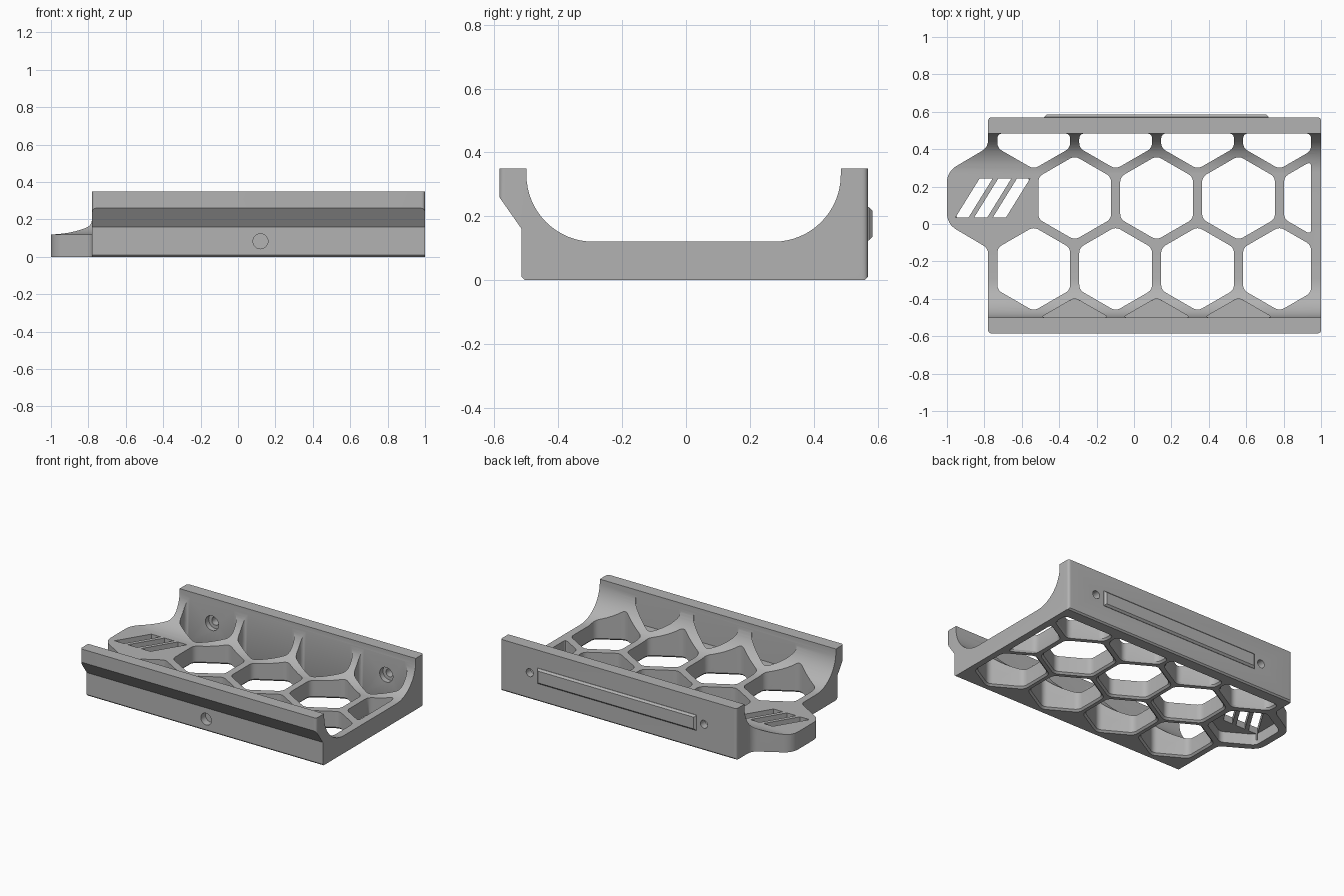
import bpy, bmesh, math
from math import cos, sin, pi
from mathutils import Vector

cube = bpy.data.objects.get("Cube")
if cube:
    bpy.data.objects.remove(cube, do_unlink=True)

grey = bpy.data.materials.new("light_grey_plastic")
grey.use_nodes = True
grey.diffuse_color = (0.45, 0.45, 0.45, 1)
for node in grey.node_tree.nodes:
    if node.type == 'BSDF_PRINCIPLED':
        node.inputs["Base Color"].default_value = grey.diffuse_color


def solid(name, rings):
    """Closed solid skinned through equal-length rings of points."""
    bm = bmesh.new()
    loops = [[bm.verts.new(p) for p in ring] for ring in rings]
    n = len(loops[0])
    for low, high in zip(loops, loops[1:]):
        for i in range(n):
            j = (i + 1) % n
            bm.faces.new((low[i], low[j], high[j], high[i]))
    bm.faces.new(loops[0][::-1])
    bm.faces.new(loops[-1])
    bmesh.ops.recalc_face_normals(bm, faces=bm.faces[:])
    mesh = bpy.data.meshes.new(name)
    bm.to_mesh(mesh)
    bm.free()
    mesh.materials.append(grey)
    obj = bpy.data.objects.new(name, mesh)
    bpy.context.collection.objects.link(obj)
    return obj


def prism(name, outline, z0, z1):
    return solid(name, [[(x, y, z) for x, y in outline] for z in (z0, z1)])


def rounded(points, setbacks, steps=6):
    """Replace each corner with a curve starting `setback` away from it."""
    pts = [Vector(p) for p in points]
    if not isinstance(setbacks, list):
        setbacks = [setbacks] * len(pts)
    out = []
    for i, p in enumerate(pts):
        a, b = pts[i - 1] - p, pts[(i + 1) % len(pts)] - p
        s = min(setbacks[i], 0.45 * a.length, 0.45 * b.length)
        start, end = p + a.normalized() * s, p + b.normalized() * s
        for k in range(steps + 1):
            t = k / steps
            out.append(start * (1 - t) ** 2 + p * 2 * t * (1 - t) + end * t * t)
    return out


def hexagon(cx, cy, r):
    return [(cx + r * cos(pi / 6 + k * pi / 3), cy + r * sin(pi / 6 + k * pi / 3))
            for k in range(6)]


def clip(poly, axis, limit, side):
    """Keep the part of a convex outline where side * coordinate <= side * limit."""
    out = []
    for i, p in enumerate(poly):
        q = poly[(i + 1) % len(poly)]
        dp, dq = side * (p[axis] - limit), side * (q[axis] - limit)
        if dp <= 0:
            out.append(p)
        if dp * dq < 0:
            t = dp / (dp - dq)
            out.append((p[0] + (q[0] - p[0]) * t, p[1] + (q[1] - p[1]) * t))
    return out


def combine(target, cutter, operation='DIFFERENCE'):
    mod = target.modifiers.new("cut", 'BOOLEAN')
    mod.operation, mod.solver, mod.object = operation, 'EXACT', cutter
    bpy.context.view_layer.objects.active = target
    bpy.ops.object.modifier_apply(modifier=mod.name)
    bpy.data.objects.remove(cutter, do_unlink=True)


def round_hole(x, z, radius, y0, y1):
    ring = [(radius * cos(k * pi / 14), radius * sin(k * pi / 14)) for k in range(28)]
    return solid("hole_cutter", [[(x + u, y, z + v) for u, v in ring] for y in (y0, y1)])


# Cradle cross-section: floor, two concave corners, back wall and overhanging front lip
R, FLOOR, STEPS = 0.21, 0.12, 16
arc = [k * pi / 2 / STEPS for k in range(STEPS + 1)]
profile = [(-0.505, 0), (0.56, 0), (0.57, 0.01), (0.57, 0.35), (0.485, 0.35)]
profile += [(0.275 + R * cos(a), FLOOR + R - R * sin(a)) for a in arc]
profile += [(-0.29 - R * sin(a), FLOOR + R - R * cos(a)) for a in arc]
profile += [(-0.5, 0.35), (-0.585, 0.35), (-0.585, 0.26), (-0.515, 0.16), (-0.515, 0.01)]
cradle = solid("cradle_body", [[(x, y, z) for y, z in profile] for x in (-1.1, 1.1)])

# Plan outline with the end tab
plan = [(1, -0.5849), (1, 0.5699), (-0.78, 0.5699), (-0.78, 0.41),
        (-1, 0.28), (-1, 0), (-0.78, -0.13), (-0.78, -0.5849)]
corners = [0.02, 0.02, 0.02, 0.04, 0.06, 0.06, 0.03, 0.02]
combine(cradle, prism("plan_cutter", rounded(plan, corners), -0.1, 0.6), 'INTERSECT')

# Honeycomb openings with a flared bottom edge; the front row is blind
PITCH, HEX = 0.438, 0.225
ROW = PITCH * sin(pi / 3)
for row, first, count in ((-1, 0, 3), (0, -0.5, 4), (1, 0, 4), (2, -0.5, 4)):
    for col in range(count):
        cell = hexagon(-0.317 + PITCH * (first + col), ROW * row - 0.24, HEX)
        for axis, limit, side in ((0, 0.947, 1), (1, 0.484, 1), (1, -0.499, -1)):
            cell = clip(cell, axis, limit, side)
        if row == -1:
            combine(cradle, prism("pocket_cutter", rounded(cell, 0.025), 0.125, 0.6))
            continue
        outline = rounded(cell, 0.03)
        mid = sum(outline, Vector((0, 0))) / len(outline)
        rings = []
        for z, grow in ((-0.012, 1.12), (0.012, 1), (0.6, 1)):
            rings.append([(*(mid + (p - mid) * grow), z) for p in outline])
        combine(cradle, solid("cell_cutter", rings))

# Hollow underside of the tab and three plain slanted vents through it
tab_x, tab_y = -0.755, ROW - 0.24
combine(cradle, prism("tab_cutter", rounded(hexagon(tab_x, tab_y, HEX), 0.03), -0.1, 0.075))
for dx in (-0.1, 0, 0.1):
    x = tab_x + dx
    vent = [(x - 0.1, tab_y - 0.105), (x - 0.03, tab_y - 0.105),
            (x + 0.1, tab_y + 0.105), (x + 0.03, tab_y + 0.105)]
    combine(cradle, prism("vent_cutter", vent, 0.03, 0.3))

# Counterbored screw holes in the back wall, blind hole in the front
for x in (-0.535, 0.779):
    combine(cradle, round_hole(x, 0.18, 0.05, 0.45, 0.52))
    combine(cradle, round_hole(x, 0.18, 0.027, 0.46, 0.65))
combine(cradle, round_hole(0.12, 0.083, 0.04, -0.6, -0.465))

# Chamfered rail on the back wall
rail = solid("back_rail", [
    [(0.12 + sx * (0.6 - c), y, 0.176 + sz * (0.052 - c))
     for sx, sz in ((-1, -1), (1, -1), (1, 1), (-1, 1))]
    for y, c in ((0.56, 0), (0.573, 0), (0.585, 0.012))])

for obj in (cradle, rail):
    bpy.ops.object.select_all(action='DESELECT')
    obj.select_set(True)
    bpy.context.view_layer.objects.active = obj
    bpy.ops.object.shade_smooth_by_angle(angle=math.radians(28))
